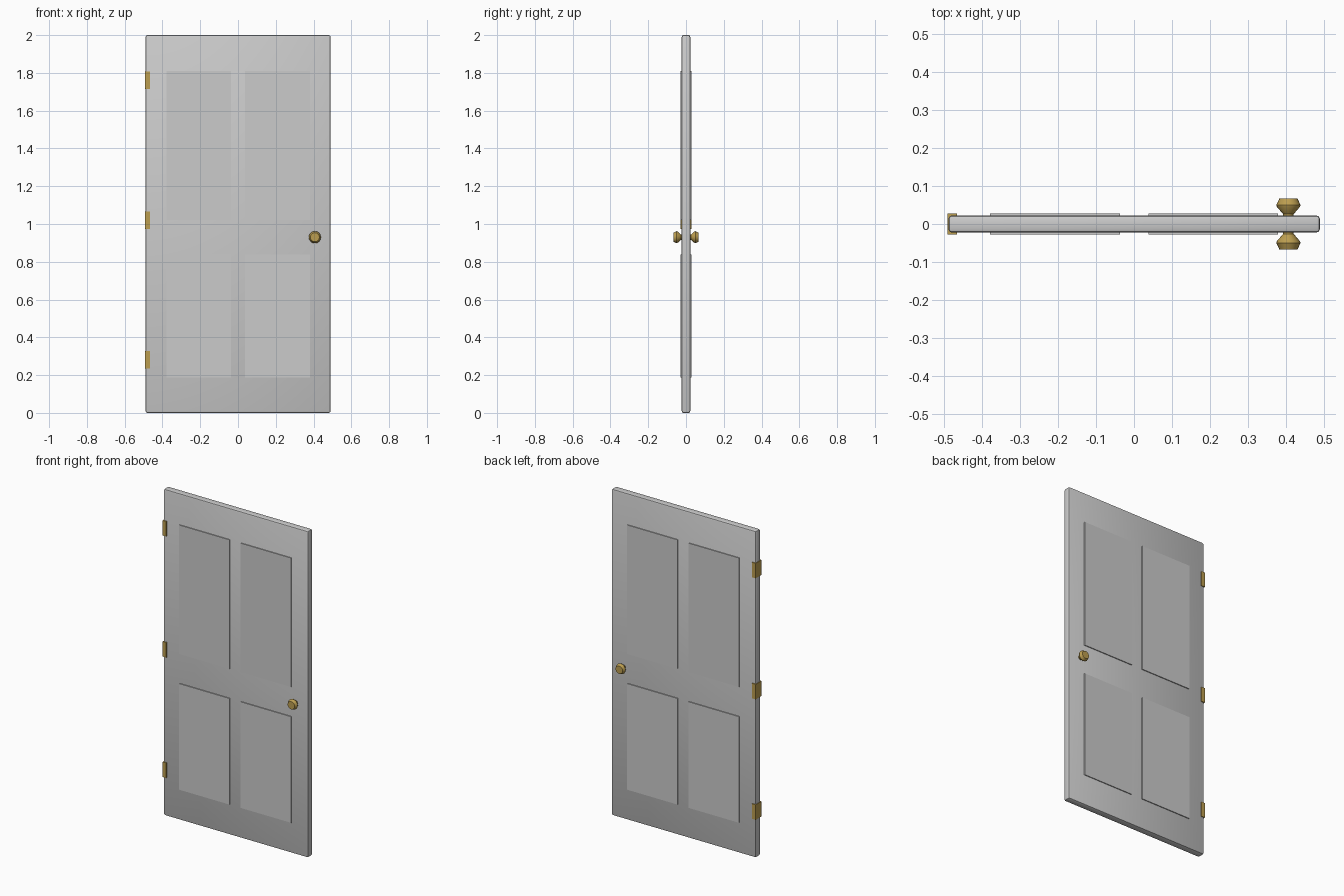
import bpy, bmesh, math
from mathutils import Matrix

if "Cube" in bpy.data.objects:
    bpy.data.objects.remove(bpy.data.objects["Cube"])

brass = bpy.data.materials.new("brass")
brass.diffuse_color = (0.50, 0.34, 0.08, 1)
brass.use_nodes = True
brass.node_tree.nodes["Principled BSDF"].inputs["Base Color"].default_value = brass.diffuse_color


def finish(bm, name, mat=None):
    bmesh.ops.recalc_face_normals(bm, faces=bm.faces)
    me = bpy.data.meshes.new(name)
    bm.to_mesh(me)
    bm.free()
    ob = bpy.data.objects.new(name, me)
    bpy.context.collection.objects.link(ob)
    if mat:
        me.materials.append(mat)
    return ob


def box(name, x0, x1, y, z0, z1, mat=None, bevel=0, segs=1):
    """Box symmetric about y = 0, with optional bevelled edges."""
    bm = bmesh.new()
    m = Matrix.Translation(((x0 + x1) / 2, 0, (z0 + z1) / 2)) @ Matrix.Diagonal((x1 - x0, 2 * y, z1 - z0, 1))
    bmesh.ops.create_cube(bm, size=1, matrix=m)
    if bevel:
        bmesh.ops.bevel(bm, geom=bm.edges[:], offset=bevel, segments=segs,
                        profile=0.5, affect='EDGES')
    return finish(bm, name, mat)


def smooth(ob, angle=40):
    bpy.ops.object.select_all(action='DESELECT')
    ob.select_set(True)
    bpy.context.view_layer.objects.active = ob
    bpy.ops.object.shade_smooth_by_angle(angle=math.radians(angle))


def knob(name, side, sides=16):
    """Lathe a flared knob around the y axis; side is -1 (front) or 1 (back)."""
    profile = [(0.014, 0.018), (0.014, 0.026), (0.031, 0.046),
               (0.032, 0.050), (0.024, 0.067)]
    bm = bmesh.new()
    rings = []
    for r, y in profile:
        rings.append([bm.verts.new((0.407 + r * math.cos(2 * math.pi * i / sides), side * y,
                                    0.93 + r * math.sin(2 * math.pi * i / sides)))
                      for i in range(sides)])
    for a, b in zip(rings, rings[1:]):
        for i in range(sides):
            j = (i + 1) % sides
            bm.faces.new((a[i], a[j], b[j], b[i]))
    bm.faces.new(rings[0])
    bm.faces.new(rings[-1])
    return finish(bm, name, brass)


# Door slab with softened edges
smooth(box("door_slab", -0.489, 0.490, 0.0225, 0, 2, bevel=0.009, segs=2))

# Four raised panels showing on both faces
for row, z0, z1 in (("lower", 0.188, 0.838), ("upper", 1.02, 1.81)):
    for col, x0, x1 in (("left", -0.379, -0.037), ("right", 0.038, 0.380)):
        box(f"{row}_{col}_panel", x0, x1, 0.028, z0, z1)

# Hinges wrapping the left edge
for label, z in (("bottom", 0.282), ("middle", 1.02), ("top", 1.762)):
    box(f"{label}_hinge", -0.492, -0.467, 0.028, z - 0.046, z + 0.046, brass)

# Door knobs on both faces
for label, side in (("front", -1), ("back", 1)):
    smooth(knob(f"{label}_knob", side), 30)
